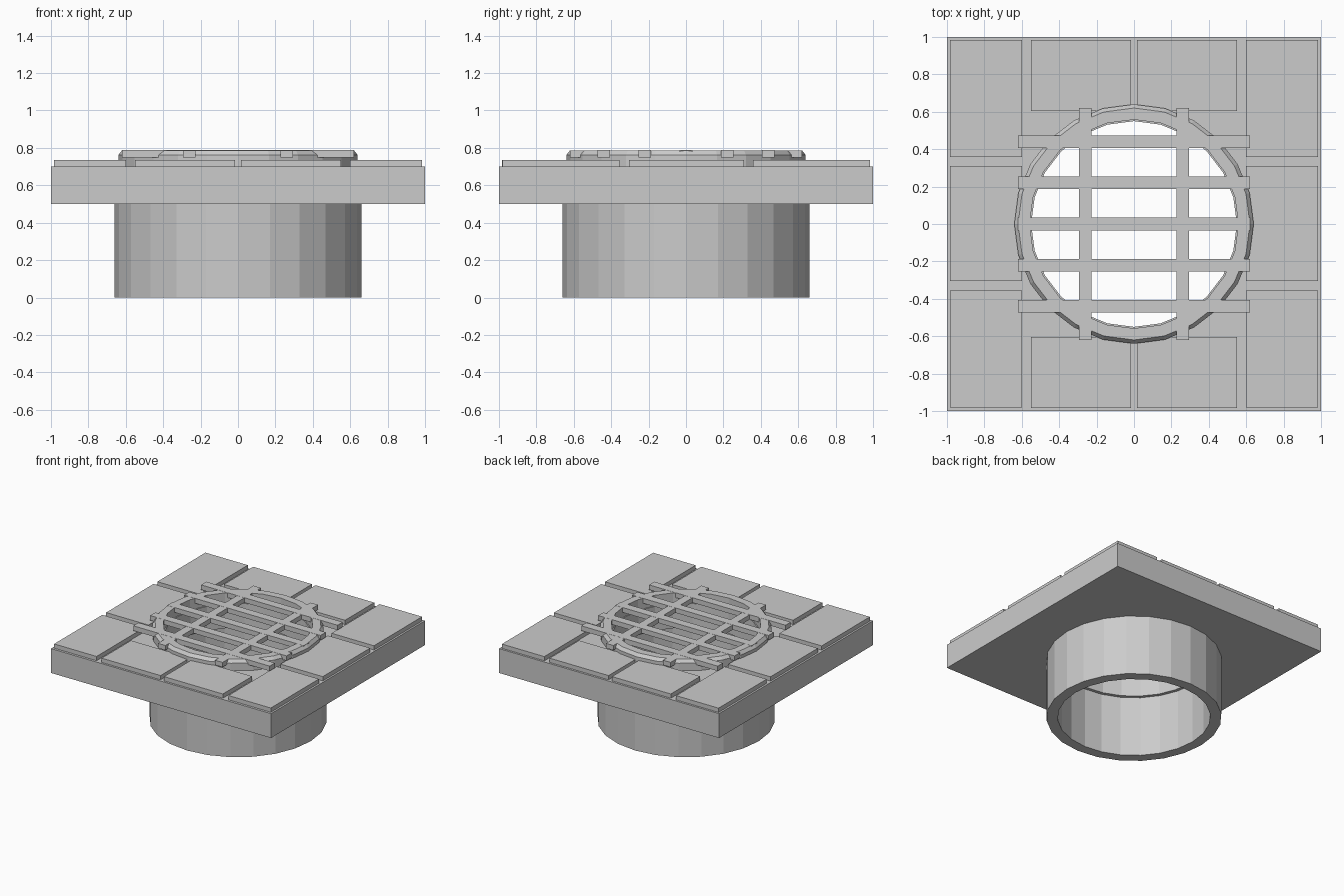
import bpy, bmesh, math

if "Cube" in bpy.data.objects:
    bpy.data.objects.remove(bpy.data.objects["Cube"])

SIDES = 24


def make_object(name, bm):
    bmesh.ops.recalc_face_normals(bm, faces=bm.faces)
    mesh = bpy.data.meshes.new(name)
    bm.to_mesh(mesh)
    bm.free()
    obj = bpy.data.objects.new(name, mesh)
    bpy.context.collection.objects.link(obj)
    return obj


def box(name, x, y, z0, z1, sx, sy):
    bm = bmesh.new()
    bmesh.ops.create_cube(bm, size=1)
    for v in bm.verts:
        v.co = (x + v.co.x * sx, y + v.co.y * sy, (z0 + z1) / 2 + v.co.z * (z1 - z0))
    return make_object(name, bm)


def lathe(name, profile):
    # closed (radius, z) outline revolved round the z axis
    bm = bmesh.new()
    loops = []
    for i in range(SIDES):
        a = 2 * math.pi * i / SIDES
        loops.append([bm.verts.new((r * math.cos(a), r * math.sin(a), z)) for r, z in profile])
    n = len(profile)
    for i in range(SIDES):
        p, q = loops[i], loops[(i + 1) % SIDES]
        for j in range(n):
            k = (j + 1) % n
            bm.faces.new((p[j], q[j], q[k], p[k]))
    return make_object(name, bm)


# base slab with a round drain hole
slab = box("base_slab", 0, 0, 0.5, 0.7, 2, 2)
bm = bmesh.new()
bmesh.ops.create_cone(bm, cap_ends=True, segments=SIDES, radius1=0.55, radius2=0.55, depth=2)
# align a corner of the hole with the x axis, like the lathed parts
first = next(v for v in bm.verts)
turn = -math.atan2(first.co.y, first.co.x)
for v in bm.verts:
    x, y = v.co.x, v.co.y
    v.co.x = x * math.cos(turn) - y * math.sin(turn)
    v.co.y = x * math.sin(turn) + y * math.cos(turn)
cutter = make_object("hole_cutter", bm)
cutter.hide_render = True
mod = slab.modifiers.new("hole", 'BOOLEAN')
mod.operation = 'DIFFERENCE'
mod.solver = 'EXACT'
mod.object = cutter
bpy.context.view_layer.objects.active = slab
bpy.ops.object.modifier_apply(modifier=mod.name)
bpy.data.objects.remove(cutter)

# drain pipe below
lathe("drain_pipe", [(0.66, 0), (0.66, 0.5), (0.576, 0.5), (0.576, 0)])

# floor tiles: side columns of three, and two pairs between them
for sx in (-1, 1):
    for y, size in ((-0.668, 0.625), (0.002, 0.615), (0.671, 0.625)):
        box("side_tile", sx * 0.792, y, 0.7, 0.735, 0.385, size)
    for sy in (-1, 1):
        box("middle_tile", sx * 0.283, sy * 0.793, 0.7, 0.735, 0.535, 0.38)

# grate rim with a bevelled outer edge
lathe("grate_rim", [(0.64, 0.7), (0.64, 0.762), (0.62, 0.787), (0.558, 0.787), (0.558, 0.7)])

# grate bars
for i in range(-2, 3):
    box("grate_bar", 0, i * 0.22, 0.748, 0.788, 1.24, 0.068)
for sx in (-1, 1):
    box("grate_cross_bar", sx * 0.26, 0, 0.748, 0.787, 0.068, 1.24)
